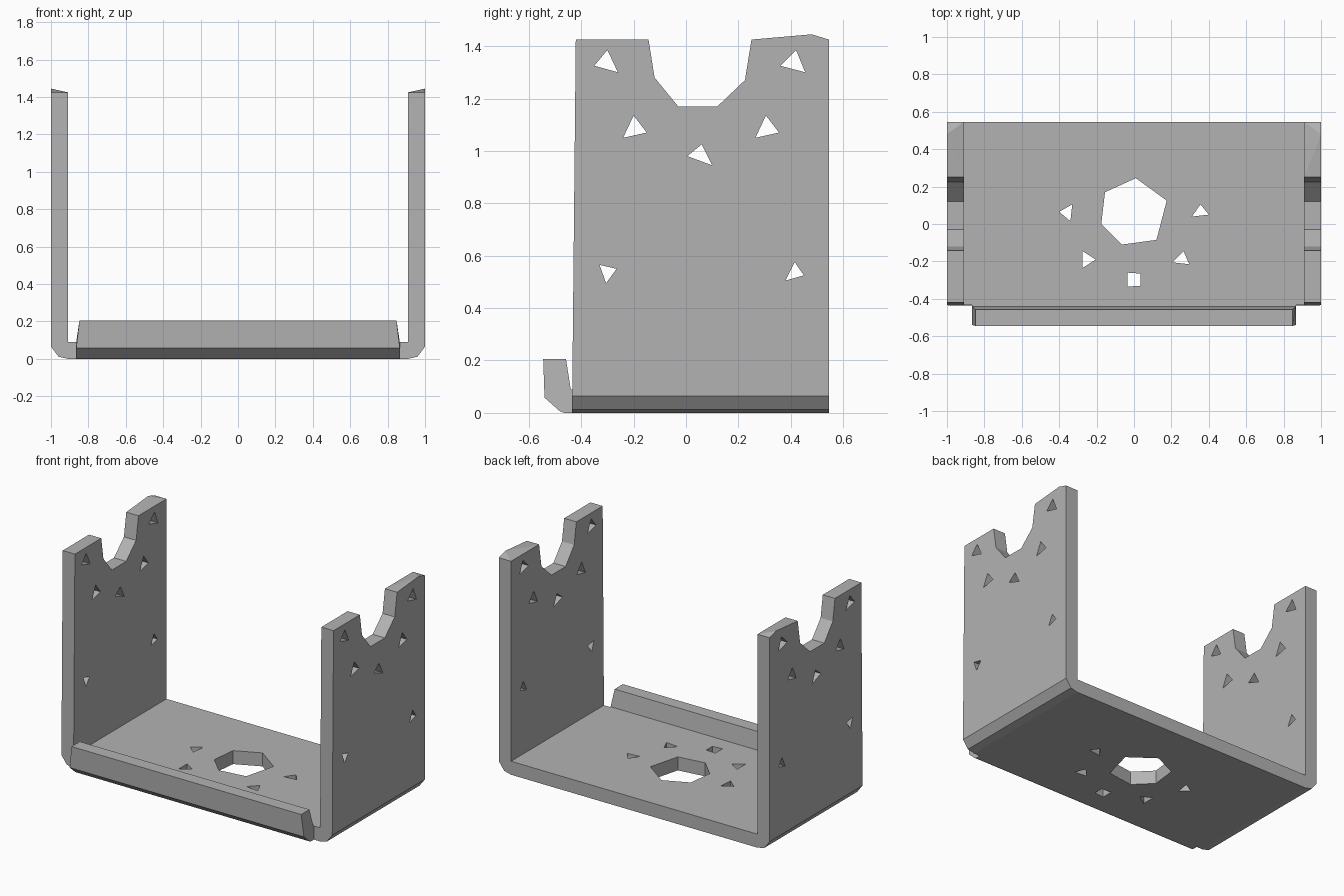
import bpy
import bmesh

cube = bpy.data.objects.get("Cube")
if cube:
    bpy.data.objects.remove(cube, do_unlink=True)

# Single plain grey metal
grey = bpy.data.materials.new("grey metal")
colour = (0.45, 0.45, 0.45, 1)
grey.diffuse_color = colour
grey.use_nodes = True
grey.node_tree.nodes["Principled BSDF"].inputs["Base Color"].default_value = colour

# How a 2D profile point plus a depth becomes a 3D point
PLACE = {
    "x": lambda p, d: (d, p[0], p[1]),
    "y": lambda p, d: (p[0], d, p[1]),
    "z": lambda p, d: (p[0], p[1], d),
}


def add_prism(bm, points, axis, low, high):
    """Extrude a closed profile along an axis between two depths."""
    a, b = ([bm.verts.new(PLACE[axis](p, d)) for p in points] for d in (low, high))
    faces = [bm.faces.new(a), bm.faces.new(b[::-1])]
    for i in range(len(a)):
        j = (i + 1) % len(a)
        faces.append(bm.faces.new((a[j], a[i], b[i], b[j])))
    bmesh.ops.recalc_face_normals(bm, faces=faces)


def finish(bm, name):
    mesh = bpy.data.meshes.new(name)
    bm.to_mesh(mesh)
    bm.free()
    mesh.materials.append(grey)
    obj = bpy.data.objects.new(name, mesh)
    bpy.context.collection.objects.link(obj)
    return obj


# U-shaped channel: base and both side walls with bevelled lower bends
half = [(0.91, 0.09), (0.91, 1.425), (1, 1.425), (1, 0.065), (0.96, 0.012), (0.91, 0)]
profile = half + [(-x, z) for x, z in reversed(half)]
bm = bmesh.new()
add_prism(bm, profile, "y", -0.435, 0.545)
for v in bm.verts:
    if v.co.y < 0:
        v.co.y += 0.01 * v.co.z
channel = finish(bm, "channel")

# Cutters: bearing notch and screw holes through both walls
notch = [(-0.15, 1.5), (-0.143, 1.425), (-0.12, 1.28), (-0.03, 1.17),
         (0.12, 1.17), (0.225, 1.27), (0.25, 1.425), (0.255, 1.5)]
wall_holes = [
    [(-0.35, 1.325), (-0.3, 1.385), (-0.26, 1.3)],
    [(0.36, 1.325), (0.42, 1.385), (0.455, 1.3)],
    [(-0.24, 1.05), (-0.2, 1.135), (-0.15, 1.07)],
    [(0.265, 1.05), (0.305, 1.135), (0.355, 1.07)],
    [(0.005, 0.98), (0.06, 1.025), (0.1, 0.945)],
    [(-0.33, 0.565), (-0.265, 0.55), (-0.305, 0.495)],
    [(0.38, 0.505), (0.415, 0.575), (0.45, 0.525)],
]
# Cutters: large opening and screw holes in the base
base_holes = [
    [(0.01, 0.245), (0.175, 0.125), (0.12, -0.085), (-0.065, -0.11),
     (-0.175, 0), (-0.155, 0.17)],
    [(-0.4, 0.065), (-0.33, 0.105), (-0.34, 0.015)],
    [(0.31, 0.04), (0.355, 0.105), (0.4, 0.05)],
    [(-0.275, -0.145), (-0.205, -0.19), (-0.275, -0.235)],
    [(0.205, -0.205), (0.265, -0.145), (0.295, -0.215)],
    [(-0.035, -0.26), (0.035, -0.265), (0.035, -0.33), (-0.035, -0.335)],
]
bm = bmesh.new()
for hole in [notch] + wall_holes:
    add_prism(bm, hole, "x", -1.2, 1.2)
for hole in base_holes:
    add_prism(bm, hole, "z", -0.1, 0.2)
cutter = finish(bm, "hole_cutter")
cutter.hide_render = True

# Cut the holes, then drop the cutter
cut = channel.modifiers.new("holes", "BOOLEAN")
cut.operation = "DIFFERENCE"
cut.solver = "EXACT"
cut.object = cutter
bpy.context.view_layer.objects.active = channel
bpy.ops.object.modifier_apply(modifier=cut.name)
bpy.data.objects.remove(cutter, do_unlink=True)

# Front lip: folded flange, slightly narrower at the top
lip = [(-0.545, 0.205), (-0.54, 0.058), (-0.48, 0.005), (-0.465, 0), (-0.43, 0),
       (-0.43, 0.09), (-0.44, 0.09), (-0.458, 0.205)]
bm = bmesh.new()
add_prism(bm, lip, "x", -0.865, 0.865)
for v in bm.verts:
    if v.co.z > 0.1:
        v.co.x *= 0.98
finish(bm, "front_lip")

# Slightly raised rear outer corners on top of the walls
for side, label in ((1, "left"), (-1, "right")):
    bm = bmesh.new()
    ridge = [(1, 0.25, 1.425), (0.91, 0.25, 1.425), (1, 0.48, 1.445),
             (0.91, 0.545, 1.425), (1, 0.545, 1.425)]
    for x, y, z in ridge:
        bm.verts.new((side * x, y, z))
    bmesh.ops.convex_hull(bm, input=bm.verts[:])
    bmesh.ops.recalc_face_normals(bm, faces=bm.faces[:])
    finish(bm, label + "_wall_top_corner")
